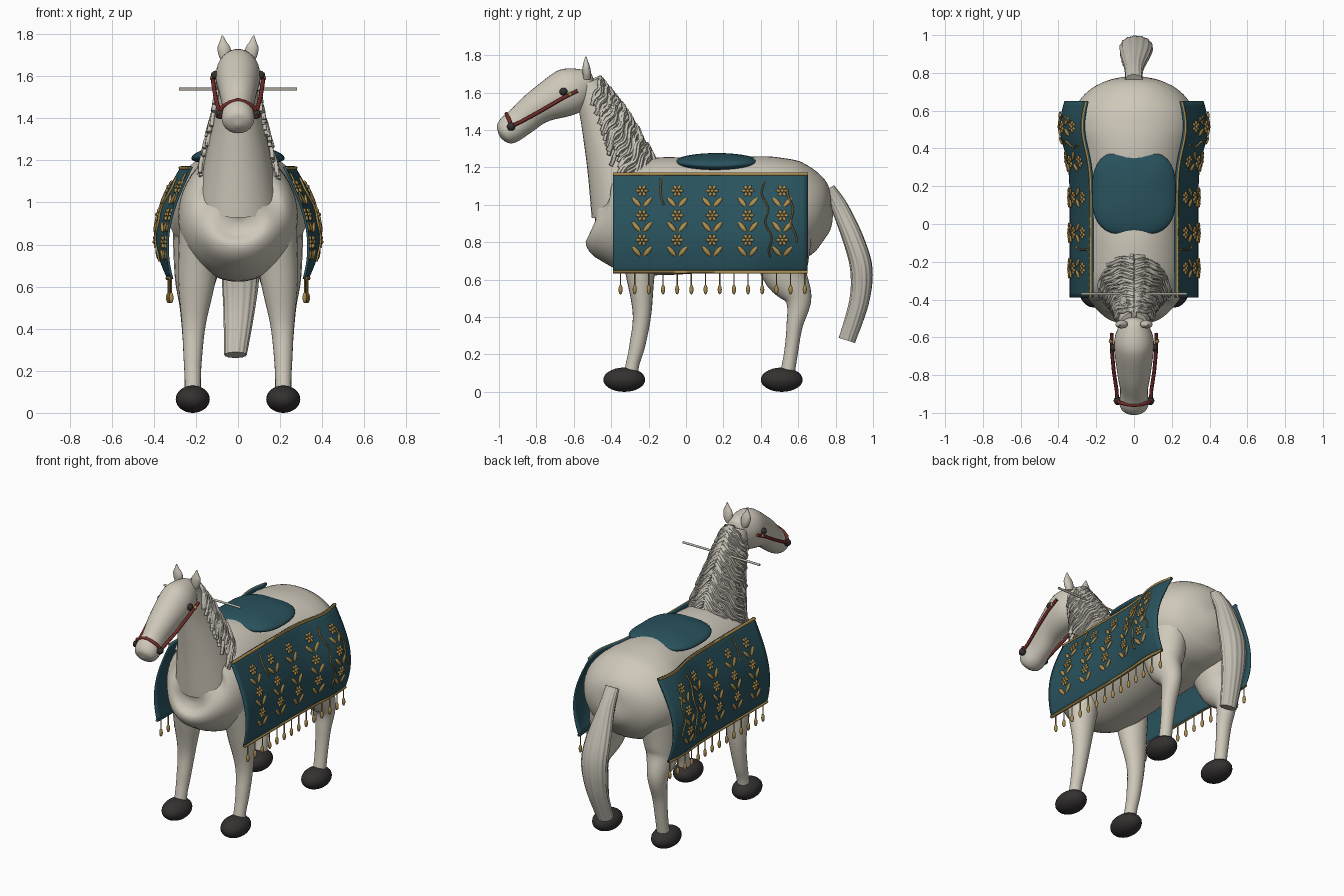
import bpy, bmesh, math, random
from mathutils import Vector, Matrix

random.seed(4)
cube = bpy.data.objects.get("Cube")
if cube:
    bpy.data.objects.remove(cube, do_unlink=True)


def material(name, r, g, b):
    m = bpy.data.materials.new(name)
    m.use_nodes = True
    m.diffuse_color = (r, g, b, 1)
    m.node_tree.nodes["Principled BSDF"].inputs["Base Color"].default_value = (r, g, b, 1)
    return m


CREAM = material("cream", .62, .58, .49)
HAIR = material("pale hair", .55, .52, .45)
TEAL = material("teal cloth", .022, .085, .11)
GOLD = material("gold thread", .40, .26, .075)
DARK = material("dark hoof", .035, .03, .03)
RED = material("red leather", .17, .025, .022)


def finish(name, bm, mat, angle=60):
    bmesh.ops.recalc_face_normals(bm, faces=bm.faces)
    me = bpy.data.meshes.new(name)
    bm.to_mesh(me)
    bm.free()
    ob = bpy.data.objects.new(name, me)
    me.materials.append(mat)
    bpy.context.collection.objects.link(ob)
    smooth(ob, angle)
    return ob


def smooth(ob, angle=60):
    bpy.ops.object.select_all(action='DESELECT')
    ob.select_set(True)
    bpy.context.view_layer.objects.active = ob
    if ob.type == 'CURVE':
        bpy.ops.object.convert(target='MESH')
        ob = bpy.context.view_layer.objects.active
    bpy.ops.object.shade_smooth_by_angle(angle=math.radians(angle))


def sample(secs, t):
    """Smoothly interpolate the sections (x, y, z, half width, half depth)."""
    last = len(secs) - 1
    t = min(max(t, 0), last)
    i = min(int(t), last - 1)
    f = t - i
    p0, p1, p2, p3 = (secs[min(max(i + k, 0), last)] for k in (-1, 0, 1, 2))
    return [.5 * (2 * b + (c - a) * f + (2 * a - 5 * b + 4 * c - d) * f ** 2
                  + (3 * b - a - 3 * c + d) * f ** 3) for a, b, c, d in zip(p0, p1, p2, p3)]


def on_loft(secs, t, a, grow=1.0):
    x, y, z, w, h = sample(secs, t)
    tan = Vector(sample(secs, t + .02)[:3]) - Vector(sample(secs, t - .02)[:3])
    up = Vector((0, -tan.z, tan.y)).normalized()
    return (Vector((x, y, z)) + Vector((1, 0, 0)) * math.sin(a) * max(w, .003) * grow
            + up * math.cos(a) * max(h, .003) * grow)


def loft(name, secs, mat, n=32, steps=6, ripple=0, waves=14):
    bm = bmesh.new()
    rings = []
    total = (len(secs) - 1) * steps
    for k in range(total + 1):
        t = k / steps
        rings.append([bm.verts.new(on_loft(secs, t, math.tau * j / n,
                      1 + ripple * math.sin(waves * math.tau * j / n + t))) for j in range(n)])
    for r, q in zip(rings, rings[1:]):
        for j in range(n):
            bm.faces.new((r[j], r[j - 1], q[j - 1], q[j]))
    bm.faces.new(rings[0])
    bm.faces.new(rings[-1])
    return finish(name, bm, mat)


def tubes(name, paths, r, mat, res=1):
    cu = bpy.data.curves.new(name, 'CURVE')
    cu.dimensions = '3D'
    cu.bevel_depth, cu.bevel_resolution, cu.use_fill_caps = r, res, True
    for path in paths:
        sp = cu.splines.new('POLY')
        sp.points.add(len(path) - 1)
        for p, co in zip(sp.points, path):
            p.co = (*co, 1)
    cu.materials.append(mat)
    ob = bpy.data.objects.new(name, cu)
    bpy.context.collection.objects.link(ob)
    smooth(ob)


def blob(bm, loc, size, basis=None, u=10, v=6):
    m = Matrix.Translation(loc) @ (basis or Matrix()) @ Matrix.Diagonal((*size, 1))
    return bmesh.ops.create_uvsphere(bm, u_segments=u, v_segments=v, radius=1, matrix=m)["verts"]


# Body, neck and head
loft("body", [(0, -.495, .95, .01, .01), (0, -.475, .95, .12, .12), (0, -.42, .93, .225, .235),
              (0, -.3, .93, .28, .3), (0, -.1, .94, .28, .315), (0, .15, .94, .28, .3),
              (0, .4, .96, .31, .3), (0, .52, .965, .335, .285), (0, .62, .96, .31, .26),
              (0, .71, .955, .235, .2), (0, .765, .95, .12, .11), (0, .785, .95, .01, .01)], CREAM, 48)
NECK = [(0, -.3, .98, .2, .21), (0, -.355, 1.195, .16, .175), (0, -.43, 1.42, .11, .13),
        (0, -.485, 1.55, .088, .098), (0, -.53, 1.65, .07, .07)]
loft("neck", NECK, CREAM)
loft("head", [(0, -.495, 1.675, .01, .01), (0, -.52, 1.665, .06, .065), (0, -.62, 1.61, .105, .125),
              (0, -.78, 1.53, .09, .095), (0, -.88, 1.45, .073, .082), (0, -.945, 1.4, .078, .076),
              (0, -.98, 1.375, .06, .055), (0, -.995, 1.365, .01, .01)], CREAM)

# Legs, hooves and ears, mirrored
for side, s in (("left", 1), ("right", -1)):
    loft(side + "_front_leg", [(s * .18, -.25, .88, .1, .13), (s * .195, -.245, .64, .09, .08),
         (s * .21, -.235, .42, .057, .05), (s * .215, -.26, .25, .043, .042),
         (s * .215, -.285, .15, .038, .036), (s * .215, -.3, .06, .04, .04)], CREAM, 20)
    loft(side + "_back_leg", [(s * .18, .5, .85, .13, .18), (s * .2, .53, .64, .1, .125),
         (s * .215, .6, .5, .062, .072), (s * .215, .58, .35, .048, .043),
         (s * .215, .56, .2, .04, .037), (s * .215, .535, .06, .04, .04)], CREAM, 20)
    for end, y in (("front", -.33), ("back", .512)):
        bm = bmesh.new()
        blob(bm, (s * .215, y, .065), (.081, .112, .065), None, 24, 14)
        finish(f"{side}_{end}_hoof", bm, DARK)
    loft(side + "_ear", [(s * .06, -.53, 1.67, .018, .018), (s * .063, -.53, 1.7, .03, .022),
         (s * .067, -.533, 1.735, .031, .02), (s * .071, -.535, 1.765, .016, .012),
         (s * .074, -.535, 1.793, .003, .003)], CREAM, 14)

# Mane strands falling over both sides of the neck
strands = []
for k in range(50):
    t0 = .95 + 3.1 * k / 49
    for s in (1, -1):
        phase, reach = random.uniform(0, 2), random.uniform(1.45, 1.8)
        grow = random.uniform(1.04, 1.13)
        path = []
        for j in range(19):
            a = reach * j / 18
            t = t0 - .55 * a + .05 * math.sin(a * 9 + phase) * min(1, a * 2)
            path.append(on_loft(NECK, max(t, .5), math.pi + s * a, grow))
        strands.append(path)
tubes("mane", strands, .011, HAIR)
tubes("neck_rod", [[(-.28, -.37, 1.538), (.28, -.37, 1.538)]], .007, HAIR, 2)

# Tail with grooved hair
loft("tail", [(0, .765, 1.09, .045, .03), (0, .825, .98, .05, .045), (.008, .9, .8, .08, .055),
              (.012, .938, .65, .086, .058), (.005, .925, .48, .072, .052),
              (-.012, .86, .275, .052, .045)], HAIR, 72, 6, .035)

# Saddle cushion
bm = bmesh.new()
for v in blob(bm, (0, 0, 0), (1, 1, 1), None, 48, 20):
    x, y, z = v.co
    r = max((abs(x) ** 3 + abs(y) ** 3) ** (1 / 3), 1e-6)
    f = math.hypot(x, y) / r
    v.co = (x * f * .222, .165 + y * f * .225, 1.23 + z * .047 - .02 * x * x)
finish("saddle_cushion", bm, TEAL)

# Side cloths
TOP, BOTTOM, FRONT, REAR = 1.17, .635, -.39, .65


def cloth(s, y, z, lift=0):
    u = (TOP - z) / (TOP - BOTTOM)
    bulge = math.exp(-((y - .52) / .17) ** 2) * (.045 + .03 * math.sin(math.pi * u) - .03 * u)
    return Vector((s * (.22 + .115 * math.sin(2.2 * u) + bulge + lift), y, z))


def cloth_basis(s, y, z, turn):
    ty = (cloth(s, y + .01, z) - cloth(s, y - .01, z)).normalized()
    n = ty.cross(cloth(s, y, z + .01) - cloth(s, y, z - .01)).normalized()
    tz = n.cross(ty)
    return Matrix((ty, tz, n)).transposed().to_4x4() @ Matrix.Rotation(turn, 4, 'Z')


def along(z, s):
    return [cloth(s, FRONT + (REAR - FRONT) * i / 30, z, .006) for i in range(31)]


def vine(s, y, z0, z1, sway):
    pts = [z0 + (z1 - z0) * i / 24 for i in range(25)]
    return [cloth(s, y + sway * math.sin(z * 40) + .12 * (z0 - z), z, .014) for z in pts]


for side, s in (("left", 1), ("right", -1)):
    bm = bmesh.new()
    rows = [[bm.verts.new(cloth(s, FRONT + (REAR - FRONT) * i / 36, TOP + (BOTTOM - TOP) * j / 18))
             for i in range(37)] for j in range(19)]
    for a, b in zip(rows, rows[1:]):
        for i in range(36):
            bm.faces.new((a[i], a[i + 1], b[i + 1], b[i]))
    ob = finish(side + "_side_cloth", bm, TEAL)
    mod = ob.modifiers.new("thickness", 'SOLIDIFY')
    mod.thickness, mod.offset = .012, 0
    tubes(side + "_cloth_hems", [along(TOP - .006, s), along(BOTTOM + .005, s)], .009, GOLD)

    # Embroidered columns of flowers and leaf pairs
    bm = bmesh.new()
    for y in (-.235, -.047, .14, .33, .515):
        for z in (1.075, .943, .812):
            for k in range(6):
                a = math.tau * k / 6
                py, pz = y + .021 * math.cos(a), z + .021 * math.sin(a)
                blob(bm, cloth(s, py, pz, .01), (.013, .009, .007), cloth_basis(s, py, pz, a))
            blob(bm, cloth(s, y, z, .012), (.01, .01, .009), cloth_basis(s, y, z, 0))
            for d in (1, -1):
                py, pz = y + d * .03, z - .06
                blob(bm, cloth(s, py, pz, .01), (.034, .013, .007),
                     cloth_basis(s, py, pz, d * math.radians(50)))
    finish(side + "_embroidery", bm, GOLD)
    tubes(side + "_vines", [vine(s, .41, 1.12, .72, .012), vine(s, .55, 1.08, .8, .01),
                            vine(s, -.14, 1.14, 1.0, .005)], .005, GOLD)

    # Tassels under the lower hem
    bm = bmesh.new()
    threads = []
    for k in range(14):
        y = -.35 + .985 * k / 13
        p = cloth(s, y, BOTTOM, .004)
        threads.append([p, p - Vector((0, 0, .09))])
        blob(bm, p - Vector((0, 0, .088)), (.011, .011, .026), None, 10, 8)
    finish(side + "_tassels", bm, GOLD)
    tubes(side + "_tassel_threads", threads, .004, GOLD)

    # Bridle strap, eye, bit and stud
    tubes(side + "_cheek_strap", [[(s * .118, -.58, 1.61), (s * .118, -.66, 1.57), (s * .107, -.78, 1.5),
                                   (s * .092, -.88, 1.445), (s * .088, -.955, 1.41)]], .01, RED, 2)
    for part, loc, r, mat in (("eye", (.106, -.655, 1.605), .021, DARK),
                              ("bit", (.086, -.935, 1.418), .022, DARK),
                              ("stud", (.122, -.62, 1.592), .012, GOLD)):
        bm = bmesh.new()
        blob(bm, (s * loc[0], loc[1], loc[2]), (r, r, r), None, 16, 10)
        finish(f"{side}_{part}", bm, mat)

# Nose band over the muzzle
half = [(.088, -.935, 1.42), (.075, -.945, 1.455), (.04, -.955, 1.475)]
tubes("nose_band", [half + [(0, -.96, 1.488)] + [(-x, y, z) for x, y, z in reversed(half)]], .01, RED, 2)
